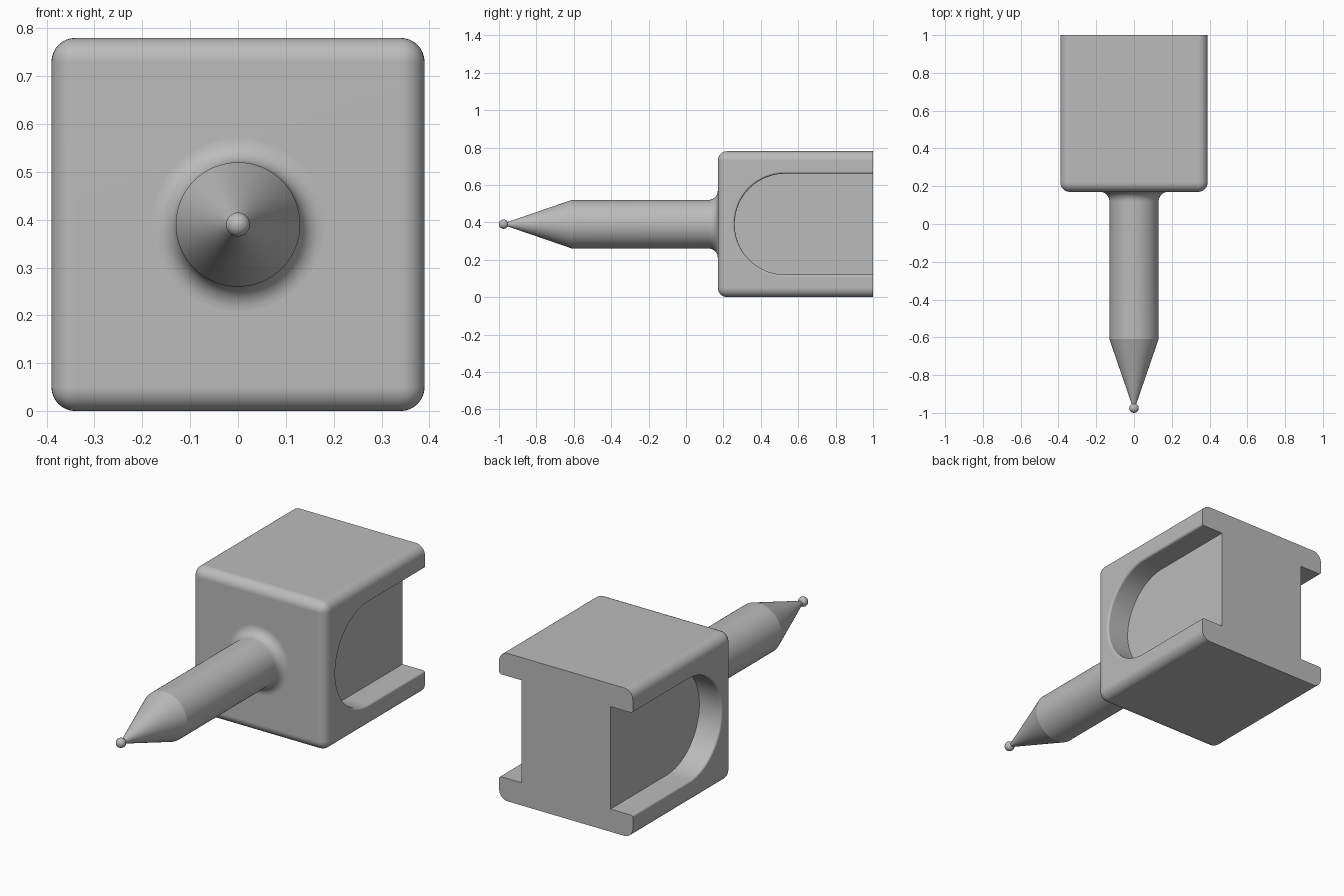
import bpy, bmesh
from math import sin, cos, pi, radians
from mathutils import Matrix

if "Cube" in bpy.data.objects:
    bpy.data.objects.remove(bpy.data.objects["Cube"], do_unlink=True)

HALF, FRONT, BACK, MID = 0.39, 0.17, 1.0, 0.39   # body extents and axis height
WEB, SLOT_R, SLOT_Y, RIM = 0.26, 0.27, 0.53, 0.012

grey = bpy.data.materials.new("grey")
grey.use_nodes = True
grey.diffuse_color = (0.5, 0.5, 0.5, 1)
grey.node_tree.nodes["Principled BSDF"].inputs["Base Color"].default_value = (0.5, 0.5, 0.5, 1)


def make(name, bm):
    bmesh.ops.recalc_face_normals(bm, faces=bm.faces[:])
    me = bpy.data.meshes.new(name)
    bm.to_mesh(me)
    bm.free()
    me.materials.append(grey)
    ob = bpy.data.objects.new(name, me)
    bpy.context.collection.objects.link(ob)
    return ob


def activate(ob):
    bpy.ops.object.select_all(action="DESELECT")
    ob.select_set(True)
    bpy.context.view_layer.objects.active = ob


def smooth(ob):
    activate(ob)
    bpy.ops.object.shade_smooth_by_angle(angle=radians(30))


def loft(rings):
    """Skin closed rings of points and cap both ends."""
    bm = bmesh.new()
    loops = [[bm.verts.new(p) for p in ring] for ring in rings]
    n = len(loops[0])
    for a, b in zip(loops, loops[1:]):
        for i in range(n):
            j = (i + 1) % n
            bm.faces.new((a[i], a[j], b[j], b[i]))
    bm.faces.new(loops[0])
    bm.faces.new(loops[-1])
    return bm


# Block, rounded everywhere except around the flat back
bm = bmesh.new()
bmesh.ops.create_cube(bm, size=1)
bmesh.ops.scale(bm, vec=(2 * HALF, BACK - FRONT, 2 * HALF), verts=bm.verts)
bmesh.ops.translate(bm, vec=(0, (BACK + FRONT) / 2, MID), verts=bm.verts)
edges = [e for e in bm.edges if not all(v.co.y > BACK - 0.01 for v in e.verts)]
bmesh.ops.bevel(bm, geom=edges, offset=0.05, segments=8, profile=0.5, affect="EDGES")
body = make("body", bm)


# Round-ended side slots with a softened rim
def slot_ring(x, r):
    arc = [pi / 2 + pi * i / 48 for i in range(49)]
    pts = [(x, SLOT_Y + r * cos(a), MID + r * sin(a)) for a in arc]
    return pts + [(x, BACK + 0.2, MID - r), (x, BACK + 0.2, MID + r)]


for side in (1, -1):
    rings = [slot_ring(side * WEB, SLOT_R)]
    for i in range(6):
        a = pi / 2 * i / 5
        rings.append(slot_ring(side * (HALF - RIM + RIM * sin(a)), SLOT_R + RIM * (1 - cos(a))))
    rings.append(slot_ring(side * (HALF + 0.1), SLOT_R + RIM))
    cutter = make("slot_cutter", loft(rings))
    cutter.hide_render = True
    mod = body.modifiers.new("slot", "BOOLEAN")
    mod.operation, mod.solver, mod.object = "DIFFERENCE", "EXACT", cutter
    activate(body)
    bpy.ops.object.modifier_apply(modifier=mod.name)
    bpy.data.objects.remove(cutter, do_unlink=True)
smooth(body)
body.modifiers.new("even_shading", "WEIGHTED_NORMAL").keep_sharp = True

# Shaft: pointed end, straight run, fillet flaring into the block
R, F = 0.13, 0.05
profile = [(-0.965, 0.008), (-0.61, R)]
profile += [(FRONT - F + F * sin(a), R + F * (1 - cos(a)))
            for a in (pi / 2 * i / 10 for i in range(11))]
profile.append((FRONT + 0.02, R + F))
turn = [2 * pi * i / 64 for i in range(64)]
shaft = make("shaft", loft([[(r * cos(t), y, MID + r * sin(t)) for t in turn] for y, r in profile]))
smooth(shaft)
# Crisp line where the cone meets the straight run
for e in shaft.data.edges:
    if all(abs(shaft.data.vertices[v].co.y + 0.61) < 0.001 for v in e.vertices):
        e.use_edge_sharp = True

# Ball on the tip
bm = bmesh.new()
bmesh.ops.create_uvsphere(bm, u_segments=32, v_segments=16, radius=0.025,
                          matrix=Matrix.Translation((0, -0.975, MID)))
smooth(make("tip_ball", bm))
